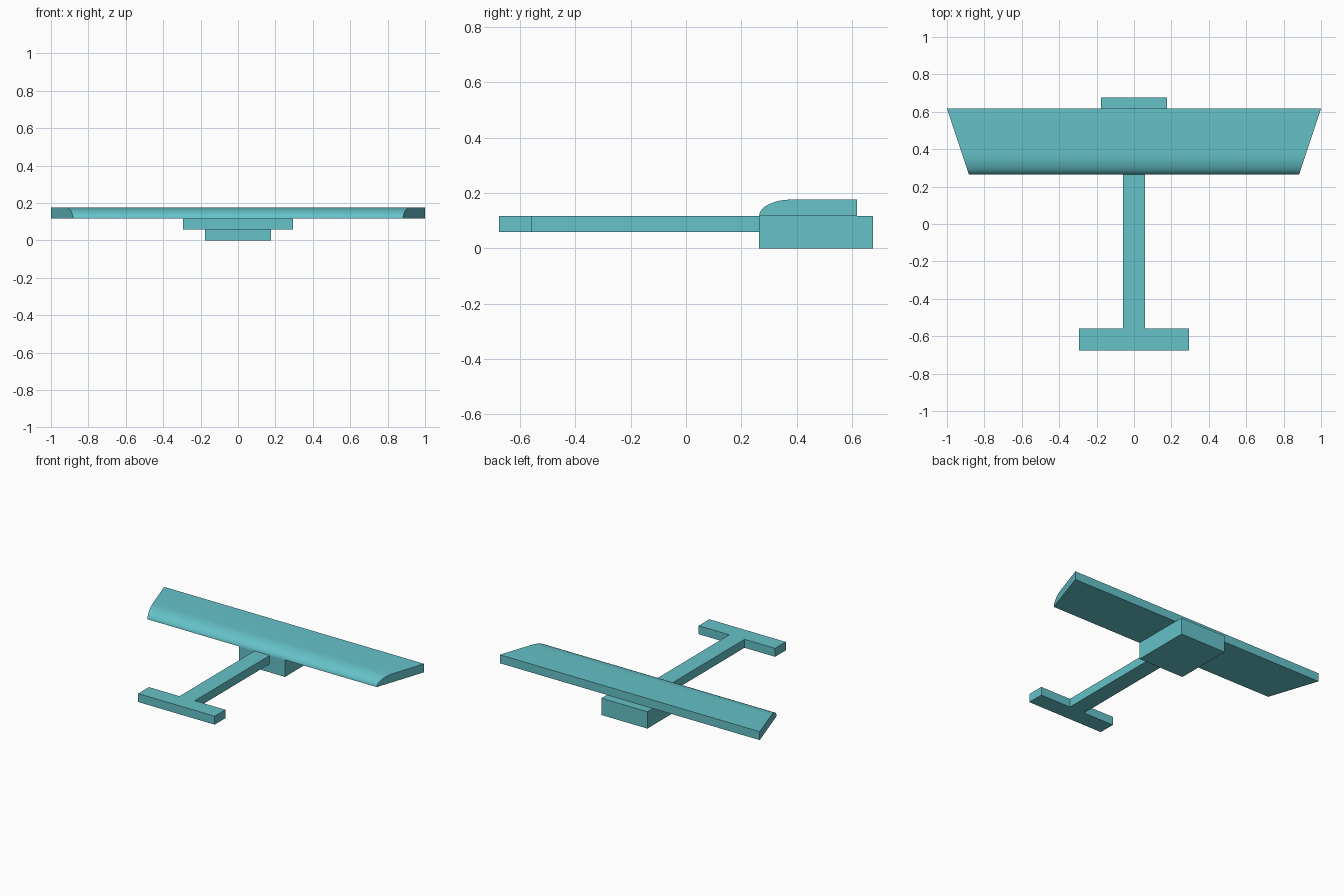
import bpy, bmesh
from math import sin, cos, pi

if "Cube" in bpy.data.objects:
    bpy.data.objects.remove(bpy.data.objects["Cube"])

U = 1 / 17  # design module: half the wingspan is 17 modules


def make_object(name, bm):
    bmesh.ops.recalc_face_normals(bm, faces=bm.faces)
    mesh = bpy.data.meshes.new(name)
    bm.to_mesh(mesh)
    bm.free()
    obj = bpy.data.objects.new(name, mesh)
    bpy.context.collection.objects.link(obj)
    mat = bpy.data.materials.get("teal") or bpy.data.materials.new("teal")
    mat.diffuse_color = (0.13, 0.54, 0.58, 1)
    mat.use_nodes = True
    mat.node_tree.nodes["Principled BSDF"].inputs["Base Color"].default_value = mat.diffuse_color
    mesh.materials.append(mat)
    return obj


def extrude_outline(name, outline, z0, z1):
    """Extrude an xy outline (in modules) from z0 to z1."""
    bm = bmesh.new()
    face = bm.faces.new([bm.verts.new((x * U, y * U, z0 * U)) for x, y in outline])
    top = bmesh.ops.extrude_face_region(bm, geom=[face])["geom"]
    moved = [v for v in top if isinstance(v, bmesh.types.BMVert)]
    bmesh.ops.translate(bm, verts=moved, vec=(0, 0, (z1 - z0) * U))
    return make_object(name, bm)


def mirrored(half):
    return half + [(-x, y) for x, y in reversed(half)]


# Nose block under the wing
extrude_outline("fuselage_block", mirrored([(3, 4.5), (3, 11.5)]), 0, 2)

# Boom and tailplane in one T-shaped piece
extrude_outline("tail_boom", mirrored([(5, -11.5), (5, -9.5), (1, -9.5), (1, 4.5)]), 1, 2)

# Wing: rounded section swept between tapered tips
y0, y1, z0 = 4.5, 10.5, 2
SEGMENTS = 8
arc = [i * pi / 2 / SEGMENTS for i in range(SEGMENTS + 1)]
profile = [(y0 + 2 * (1 - cos(a)), z0 + sin(a)) for a in arc] + [(y1, z0 + 1), (y1, z0)]
bm = bmesh.new()
tips = []
for side in (-1, 1):
    tips.append([bm.verts.new((side * (15 + 2 * (y - y0) / (y1 - y0)) * U, y * U, z * U))
                 for y, z in profile])
    bm.faces.new(tips[-1])
left, right = tips
for i in range(len(profile)):
    j = (i + 1) % len(profile)
    bm.faces.new((left[i], left[j], right[j], right[i]))
wing = make_object("wing", bm)

# Smooth the rounded edge, keep the corners sharp
bpy.context.view_layer.objects.active = wing
wing.select_set(True)
bpy.ops.object.shade_smooth_by_angle(angle=pi / 6)
